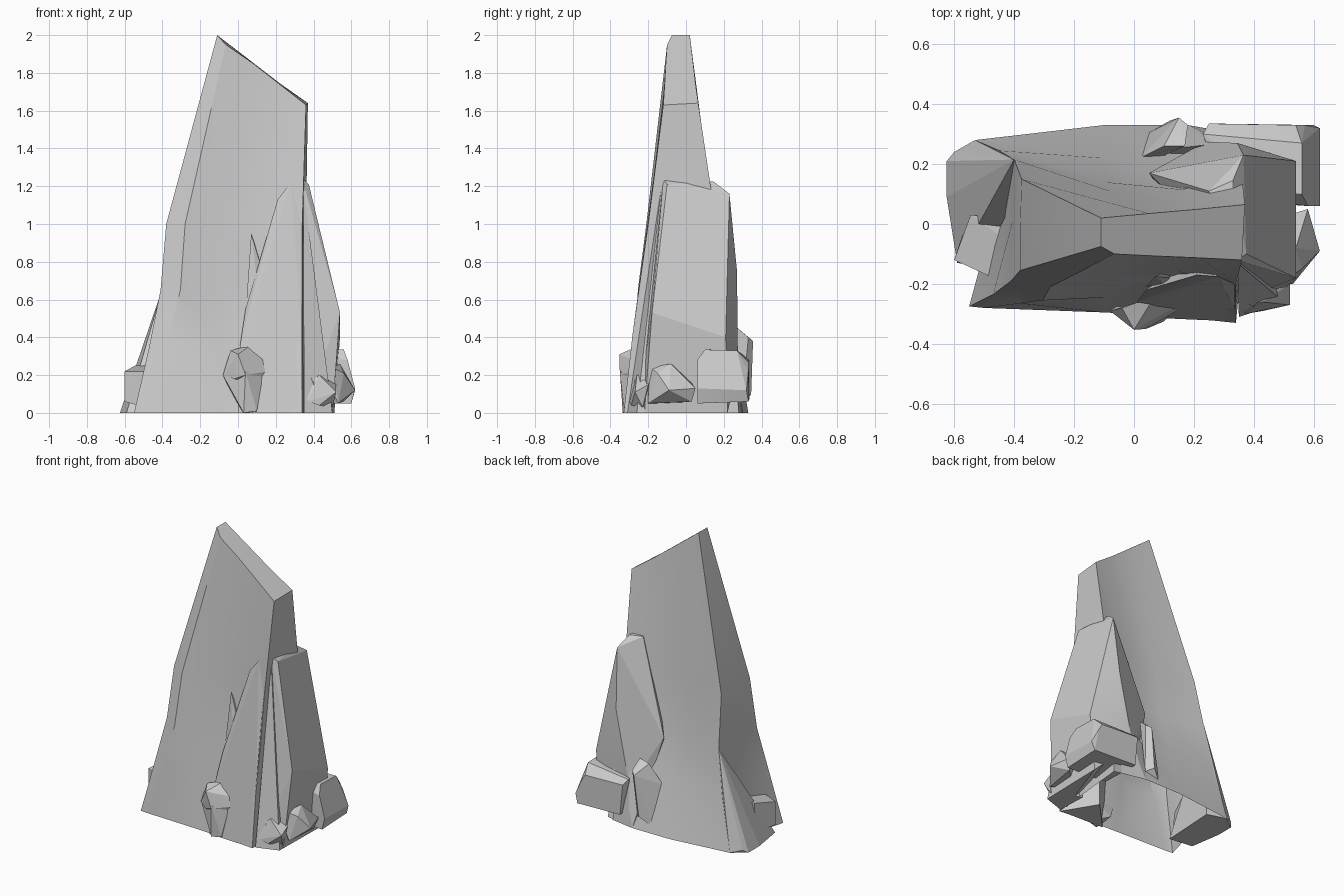
import bpy, bmesh, math


def finish(name, bm, angle):
    bmesh.ops.recalc_face_normals(bm, faces=bm.faces)
    mesh = bpy.data.meshes.new(name)
    bm.to_mesh(mesh)
    bm.free()
    obj = bpy.data.objects.new(name, mesh)
    bpy.context.collection.objects.link(obj)
    bpy.ops.object.select_all(action='DESELECT')
    obj.select_set(True)
    bpy.context.view_layer.objects.active = obj
    bpy.ops.object.shade_smooth_by_angle(angle=math.radians(angle))
    return obj


def chunk(name, points):
    """Faceted stone: convex hull of its corner points."""
    bm = bmesh.new()
    for p in points:
        bm.verts.new(p)
    bmesh.ops.convex_hull(bm, input=bm.verts)
    loose = [v for v in bm.verts if not v.link_faces]
    bmesh.ops.delete(bm, geom=loose, context='VERTS')
    bmesh.ops.dissolve_limit(bm, angle_limit=math.radians(4),
                             verts=bm.verts, edges=bm.edges)
    return finish(name, bm, 8)


def loft(name, rings):
    """Skin cross-sections from top to base, capped at the top only."""
    bm = bmesh.new()
    rows = [[bm.verts.new(p) for p in r] for r in rings]
    n = len(rows[0])
    for a, b in zip(rows, rows[1:]):
        for i in range(n):
            j = (i + 1) % n
            bm.faces.new((a[i], a[j], b[j], b[i]))
    bm.faces.new(rows[0])
    return finish(name, bm, 19)


# Main spire: slanted top, bevelled left edge, dished front, back and left foot
top = [(-.11, -.075, 2.0), (-.065, -.10, 1.95), (.08, -.107, 1.85), (.22, -.113, 1.74),
       (.36, -.12, 1.63), (.37, .065, 1.64), (.22, .05, 1.746), (.05, .035, 1.876),
       (-.11, .02, 2.0), (-.11, -.03, 2.0)]
sections = {
    1.0: [(-.38, -.155), (-.28, -.21), (-.10, -.17), (.15, -.155), (.34, -.20),
          (.36, .16), (.16, .115), (-.08, .11), (-.375, .15), (-.38, -.01)],
    .65: [(-.41, -.19), (-.305, -.255), (-.10, -.20), (.15, -.18), (.34, -.245),
          (.37, .21), (.15, .13), (-.10, .14), (-.40, .215), (-.405, .01)],
    .35: [(-.47, -.235), (-.38, -.265), (-.10, -.245), (.13, -.23), (.338, -.29),
          (.38, .25), (.15, .21), (-.10, .22), (-.45, .245), (-.425, .02)],
    0: [(-.55, -.275), (-.50, -.28), (-.10, -.295), (.10, -.305), (.34, -.33),
        (.40, .28), (.18, .33), (-.10, .33), (-.53, .28), (-.47, .02)],
}
loft("main_spire", [top] + [[(x, y, z) for x, y in s] for z, s in sections.items()])

# Secondary slab leaning on the right side and wrapping onto the back
chunk("side_slab", [
    (.34, -.12, 1.24), (.375, -.10, 1.21), (.365, .23, 1.16), (.33, .145, 1.225), (.25, .11, 1.22),
    (.54, -.18, .53), (.54, .21, .40), (.23, .20, .70), (.05, .17, .60), (.345, .27, .75),
    (.50, -.22, 0), (.51, .22, 0), (.24, .275, .25), (.12, .2, .35), (.34, -.20, .5), (.34, -.26, 0)])

# Thin shards hugging the front face and front right corner
chunk("front_shard", [
    (.28, -.175, 1.22), (.21, -.17, 1.13), (.335, -.20, 1.0), (.04, -.22, .55), (.01, -.26, .35),
    (.0, -.31, 0), (.335, -.325, 0), (.337, -.285, .4), (.2, -.1, .8), (.2, -.1, 0)])
chunk("left_sliver", [
    (.07, -.175, .95), (.12, -.18, .78), (.10, -.20, .70), (.04, -.21, .52), (.12, -.15, .8)])
chunk("corner_shard", [
    (.345, -.13, 1.2), (.36, -.12, 1.05), (.35, -.22, .6), (.43, -.21, .45),
    (.35, -.31, 0), (.50, -.26, 0), (.5, -.15, 0), (.34, -.1, 0)])

# Stones around the base
chunk("front_stone_upper", [
    (-.04, -.28, .33), (.07, -.24, .36), (.10, -.25, .31), (.15, -.27, .28), (.16, -.28, .22),
    (.0, -.353, .31), (.04, -.35, .20), (-.08, -.29, .20), (-.02, -.33, .18), (.09, -.30, .15)])
chunk("front_stone_lower", [
    (-.08, -.29, .20), (.04, -.35, .22), (.13, -.29, .19), (.03, -.335, 0), (.10, -.325, .01),
    (-.01, -.24, .05), (.08, -.24, .0)])
chunk("back_right_stone", [
    (.25, .335, .28), (.54, .33, .27), (.23, .30, .31), (.56, .27, .33), (.52, .11, .335),
    (.56, .10, .335), (.58, .06, .28), (.62, .06, .13), (.62, .32, .12), (.57, .33, .22),
    (.60, .06, .05), (.60, .33, .06), (.27, .335, .07), (.30, .08, .05), (.30, .1, .3)])
chunk("right_stone", [
    (.50, -.19, .24), (.54, -.08, .26), (.50, -.2, .12), (.56, -.15, .21), (.62, -.09, .12),
    (.58, .05, .13), (.56, .03, .06), (.53, -.20, .05), (.42, -.1, .05), (.42, 0, .2)])
chunk("corner_stone", [
    (.36, -.27, .14), (.43, -.26, .20), (.52, -.20, .15), (.52, -.27, .11), (.37, -.30, .06),
    (.43, -.29, .04), (.50, -.23, .03), (.42, -.15, .04), (.42, -.15, .22)])
chunk("corner_spike", [
    (.35, -.26, .28), (.40, -.25, .22), (.44, -.285, .05), (.42, -.24, .04), (.36, -.2, .15)])
chunk("left_stone", [
    (-.60, -.12, .22), (-.545, .03, .25), (-.43, .02, .25), (-.43, -.05, .25), (-.48, -.175, .22),
    (-.60, -.12, .06), (-.55, .03, .05), (-.42, .0, .04), (-.46, -.17, .02)])
chunk("left_foot", [
    (-.625, .21, 0), (-.625, .09, 0), (-.59, -.13, 0), (-.60, .24, .02), (-.53, .28, 0),
    (-.43, .03, .32), (-.40, .215, .66), (-.42, -.15, 0), (-.40, .24, 0)])
chunk("back_shard", [
    (.10, .26, .44), (.17, .26, .46), (.15, .355, .38), (.18, .33, .40), (.02, .22, .30),
    (.12, .345, .10), (.16, .30, .08), (.04, .30, .03), (.04, .2, .15)])
chunk("back_ledge", [
    (.12, .25, .30), (.25, .265, .36), (.22, .31, .12), (.18, .33, 0), (.35, .30, 0),
    (.36, .27, .25), (.1, .2, .2)])
